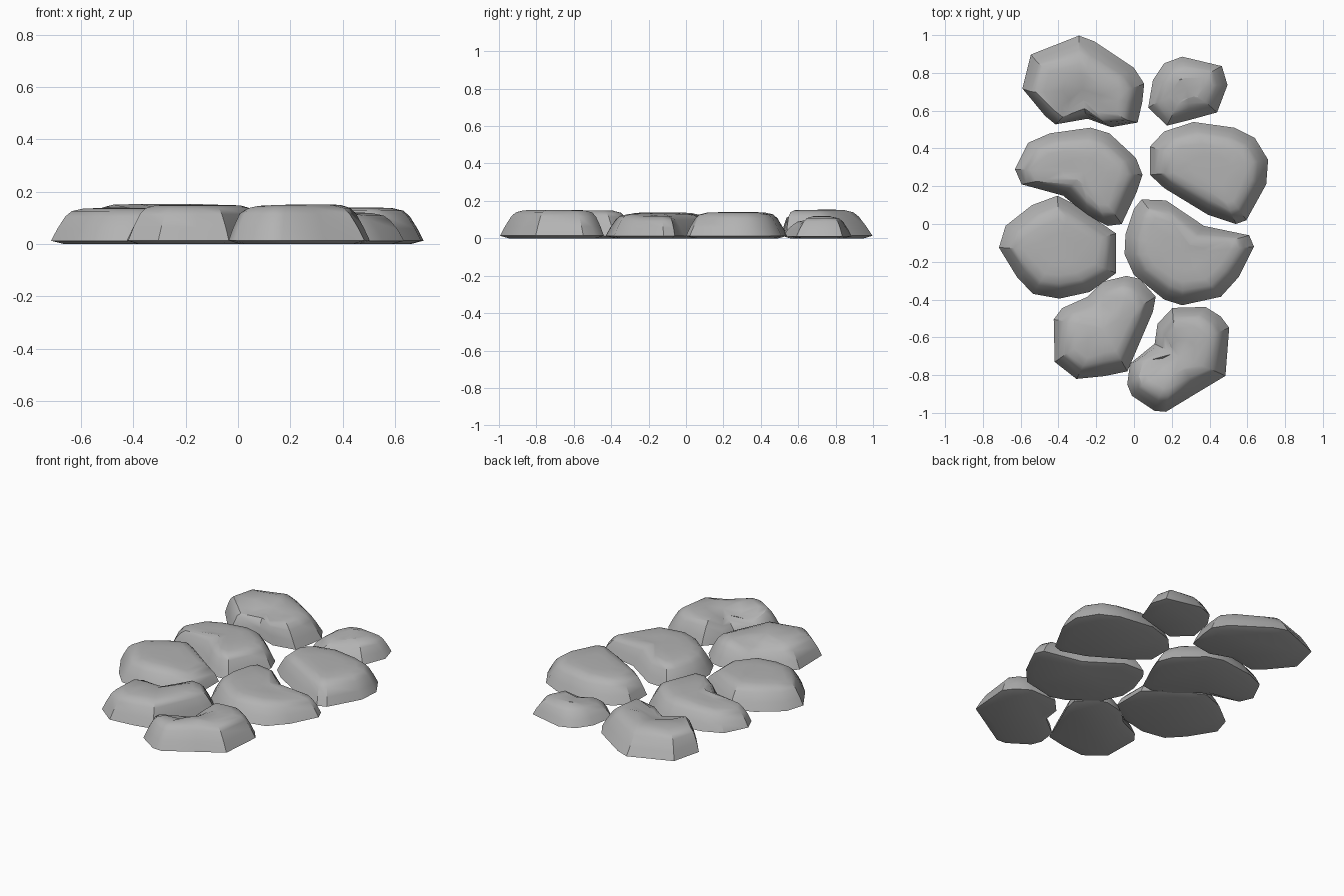
import bpy, bmesh
from mathutils import Vector

grey = bpy.data.materials.new("stone grey")
grey.diffuse_color = (0.45, 0.45, 0.45, 1)

# cross-section of every stone: (inset from outline, share of height)
RINGS = [(0.045, 0.0), (0.0, 0.09), (0.022, 0.42), (0.05, 0.76), (0.073, 0.91), (0.115, 0.985)]


def stone(name, h, outline, shift=(0, 0), dents=()):
    """Rounded slab: outline lofted through RINGS, top leaned by shift, dents = (x, y, radius, depth)."""
    pts = [Vector((x, y)) for x, y in outline]
    area, c = 0, Vector((0, 0))
    for a, b in zip(pts, pts[1:] + pts[:1]):
        w = a.x * b.y - b.x * a.y
        area += w
        c += (a + b) * w / 3
    c /= area
    sh = Vector(shift)

    def lift(p, t):
        q = p + sh * t
        z = h * t
        if t > 0.5:
            for x, y, r, d in dents:
                s = max(0, 1 - ((q.x - x) ** 2 + (q.y - y) ** 2) / r ** 2)
                z -= d * min(1, 1.6 * s) * t
        return (q.x, q.y, z)

    bm = bmesh.new()
    loops = []
    for inset, t in RINGS:
        loops.append([bm.verts.new(lift(p + (c - p).normalized() * inset * 1.08, t)) for p in pts])
    # inner ring and centre of the top
    loops.append([bm.verts.new(lift(p.lerp(c, 0.68), 1.0)) for p in pts])
    top = bm.verts.new(lift(c, 1.0))
    n = len(pts)
    for lo, hi in zip(loops, loops[1:]):
        for i in range(n):
            j = (i + 1) % n
            bm.faces.new((lo[i], lo[j], hi[j], hi[i]))
    for i in range(n):
        bm.faces.new((loops[-1][i], loops[-1][(i + 1) % n], top))
    bm.faces.new(loops[0])
    bmesh.ops.recalc_face_normals(bm, faces=bm.faces)
    me = bpy.data.meshes.new(name)
    bm.to_mesh(me)
    bm.free()
    me.materials.append(grey)
    ob = bpy.data.objects.new(name, me)
    bpy.context.collection.objects.link(ob)
    bpy.ops.object.select_all(action='DESELECT')
    ob.select_set(True)
    bpy.context.view_layer.objects.active = ob
    bpy.ops.object.shade_smooth_by_angle(angle=0.6)


# back row
stone("back_left_stone", 0.153,
      [(-.29, 1), (-.21, .97), (0, .83), (.055, .745), (.045, .65), (.02, .54), (-.12, .515),
       (-.245, .56), (-.415, .53), (-.47, .575), (-.59, .72), (-.545, .9)],
      (-.01, -.03), [(-.27, .6, .14, .035)])
stone("back_right_stone", 0.118,
      [(.255, .885), (.465, .835), (.495, .735), (.44, .59), (.295, .55), (.175, .52),
       (.075, .615), (.1, .76), (.16, .85)], (0, .01), [(.2, .62, .14, .02)])
# second row
stone("upper_left_stone", 0.135,
      [(-.23, .51), (-.13, .48), (.01, .35), (.045, .26), (.015, .17), (-.065, 0), (-.14, -.01),
       (-.245, .045), (-.375, .15), (-.595, .21), (-.63, .29), (-.56, .43), (-.445, .48)],
      (0, 0), [(-.5, .3, .2, .015)])
stone("upper_right_stone", 0.14,
      [(.315, .54), (.53, .51), (.64, .455), (.71, .34), (.7, .21), (.595, .02), (.54, 0),
       (.39, .05), (.16, .19), (.085, .26), (.085, .41), (.16, .49)])
# third row
stone("lower_left_stone", 0.138,
      [(-.405, .15), (-.335, .115), (-.095, -.05), (-.095, -.26), (-.235, -.36), (-.395, -.395),
       (-.535, -.37), (-.62, -.28), (-.715, -.125), (-.68, -.01), (-.54, .1)],
      (0, 0), [(-.12, -.12, .2, .025)])
stone("lower_right_stone", 0.132,
      [(.04, .13), (.17, .125), (.37, -.01), (.61, -.06), (.635, -.12), (.555, -.28), (.46, -.385),
       (.255, -.43), (.16, -.4), (0, -.27), (-.05, -.16), (-.045, -.055), (0, .08)],
      (0, 0), [(.5, -.16, .18, .012)])
# front row
stone("front_left_stone", 0.15,
      [(-.04, -.275), (.03, -.29), (.115, -.385), (.1, -.465), (-.035, -.78), (-.155, -.805),
       (-.305, -.82), (-.42, -.73), (-.425, -.505), (-.38, -.445), (-.245, -.385), (-.165, -.305)],
      (0, 0), [(-.22, -.38, .15, .035)])
stone("front_right_stone", 0.152,
      [(.205, -.445), (.38, -.44), (.46, -.49), (.505, -.55), (.485, -.805), (.335, -.895),
       (.17, -.995), (.11, -.99), (-.01, -.91), (-.035, -.85), (-.02, -.74), (.11, -.635), (.125, -.53)],
      (-.01, .01), [(.09, -.66, .17, .045)])
